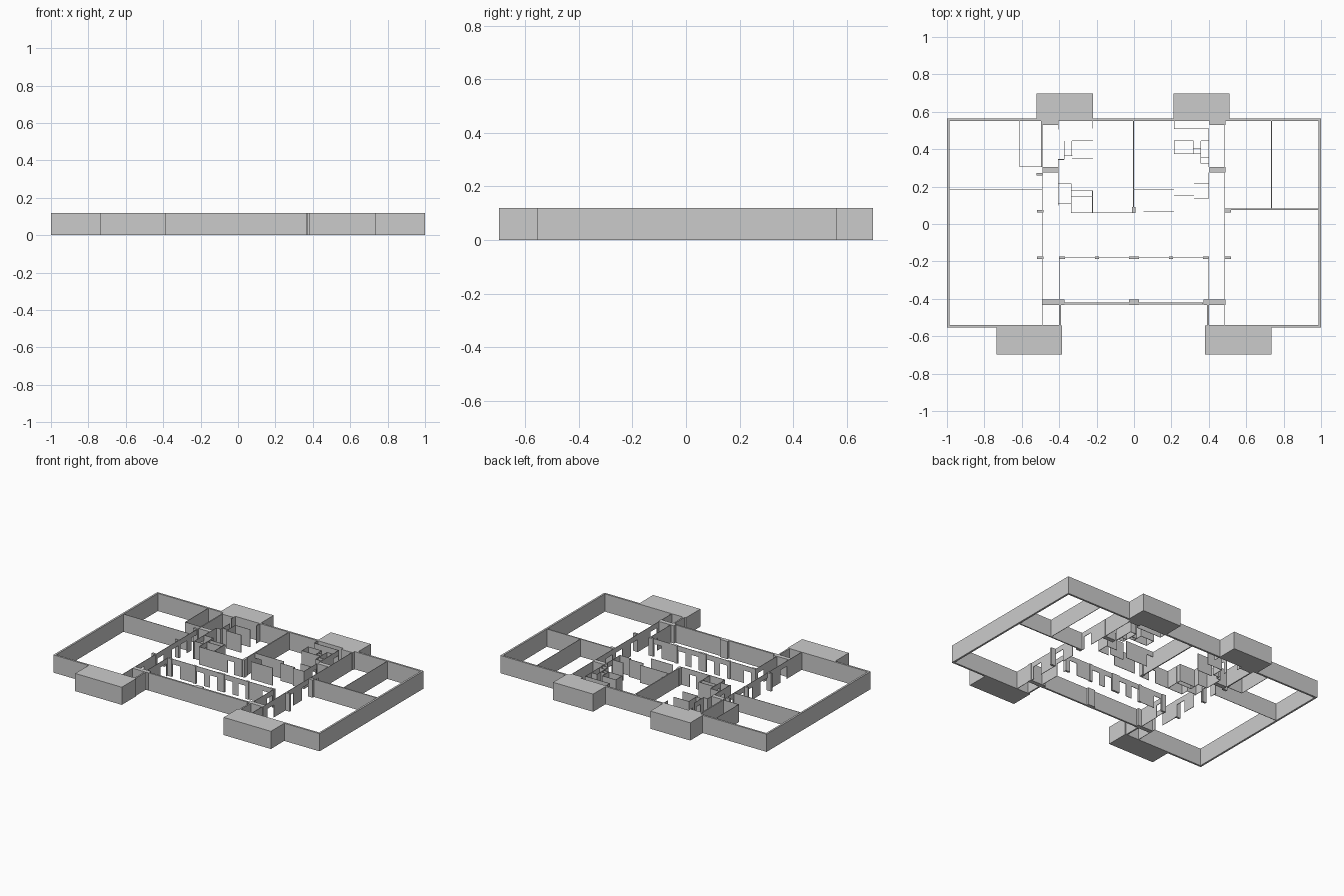
import bpy, bmesh

H = 0.12       # wall height
DOOR = 0.085   # door head height
THIN = 0.003   # partition thickness


def build(name, boxes):
    """One object from boxes given as (x0, x1, y0, y1, z0, z1)."""
    bm = bmesh.new()
    for x0, x1, y0, y1, z0, z1 in boxes:
        v = [bm.verts.new((x, y, z)) for z in (z0, z1)
             for x, y in ((x0, y0), (x1, y0), (x1, y1), (x0, y1))]
        for f in ((3, 2, 1, 0), (4, 5, 6, 7), (0, 1, 5, 4),
                  (1, 2, 6, 5), (2, 3, 7, 6), (3, 0, 4, 7)):
            bm.faces.new([v[i] for i in f])
    me = bpy.data.meshes.new(name)
    bm.to_mesh(me)
    bm.free()
    ob = bpy.data.objects.new(name, me)
    bpy.context.collection.objects.link(ob)


def block(x0, x1, y0, y1):
    return [(x0, x1, y0, y1, 0, H)]


def run(axis, pos, a, b, doors=(), t=THIN):
    """Straight wall along an axis; doors are (start, end) gaps under a lintel."""
    out, cur = [], a

    def seg(s, e, z0):
        if e - s < 1e-4:
            return
        lo, hi = pos - t / 2, pos + t / 2
        out.append((s, e, lo, hi, z0, H) if axis == 'x' else (lo, hi, s, e, z0, H))

    for s, e in doors:
        seg(cur, s, 0)
        seg(s, e, DOOR)
        cur = e
    seg(cur, b, 0)
    return out


def hx(y, a, b, doors=(), t=THIN):
    return run('x', y, a, b, doors, t)


def vy(x, a, b, doors=(), t=THIN):
    return run('y', x, a, b, doors, t)


# Outer shell with recessed front
shell = block(-1, 1, 0.55, 0.563)
for s in (-1, 1):
    shell += vy(s * 0.9935, -0.54, 0.55, t=0.013)
    shell += hx(-0.5465, *sorted((s * 1, s * 0.39)), t=0.013)
    shell += vy(s * 0.395, -0.54, -0.43, t=0.010)
shell += hx(-0.425, -0.375, 0.37, t=0.012)
build("outer_walls", shell)

# Solid projecting blocks
build("back_block_left", block(-0.52, -0.22, 0.563, 0.697))
build("back_block_right", block(0.21, 0.51, 0.563, 0.697))
build("front_block_left", block(-0.735, -0.385, -0.697, -0.543))
build("front_block_right", block(0.38, 0.735, -0.697, -0.543))

# Columns and thick piers
piers = []
for s in (-1, 1):
    for a, b, y0, y1 in ((0.405, 0.49, 0.53, 0.552), (0.403, 0.488, 0.275, 0.305),
                         (0.372, 0.49, -0.432, -0.403), (0.485, 0.518, -0.187, -0.173),
                         (0.485, 0.518, 0.062, 0.075), (0.37, 0.402, -0.187, -0.173),
                         (0.187, 0.208, -0.187, -0.173)):
        x0, x1 = sorted((s * a, s * b))
        piers += block(x0, x1, y0, y1)
piers += block(-0.52, -0.487, 0.26, 0.274)
piers += block(-0.028, 0.027, -0.187, -0.173)
piers += block(-0.028, 0.027, -0.432, -0.405)
piers += block(-0.01, 0.007, 0.06, 0.092)
build("columns", piers)

# Corridor walls with door openings
build("left_corridor_wall", vy(-0.49, -0.54, 0.275, (
    (-0.38, -0.31), (-0.172, -0.10), (-0.01, 0.06), (0.08, 0.15), (0.20, 0.26))))
build("right_corridor_wall", vy(0.485, -0.54, 0.55, (
    (-0.38, -0.31), (-0.172, -0.10), (-0.01, 0.06), (0.10, 0.17))))
build("hall_wall", hx(-0.18, -0.40, 0.40, (
    (-0.365, -0.31), (-0.185, -0.13), (-0.085, -0.03),
    (0.03, 0.085), (0.13, 0.185), (0.31, 0.365))))
build("hall_side_walls", vy(-0.40, -0.405, -0.18, ((-0.26, -0.20),))
      + vy(0.398, -0.405, -0.18, ((-0.26, -0.20),)))

# Large room dividers
build("left_room_walls", hx(0.183, -0.987, -0.49) + vy(-0.61, 0.305, 0.55)
      + hx(0.305, -0.61, -0.49) + vy(-0.492, 0.305, 0.55, t=0.008))
build("right_room_walls", hx(0.08, 0.485, 0.987, t=0.008) + vy(0.735, 0.084, 0.55))
build("centre_wall", vy(-0.003, 0.09, 0.55, t=0.007))

# Small left rooms
build("left_small_rooms",
      vy(-0.405, 0.505, 0.53) + vy(-0.22, 0.51, 0.55)
      + vy(-0.405, 0.215, 0.345) + hx(0.345, -0.405, -0.373)
      + vy(-0.373, 0.345, 0.445, ((0.38, 0.42),)) + hx(0.365, -0.373, -0.33)
      + vy(-0.332, 0.365, 0.445) + hx(0.445, -0.332, -0.22)
      + hx(0.348, -0.332, -0.22) + hx(0.215, -0.405, -0.335)
      + vy(-0.335, 0.06, 0.215, ((0.115, 0.14),))
      + hx(0.178, -0.335, -0.22) + hx(0.145, -0.335, -0.22)
      + vy(-0.222, 0.06, 0.178) + hx(0.11, -0.405, -0.335)
      + vy(-0.405, 0.10, 0.215, ((0.17, 0.212),))
      + hx(0.06, -0.335, -0.01, ((-0.12, -0.07),)))

# Small right rooms
build("right_small_rooms",
      vy(0.215, 0.51, 0.55) + hx(0.51, 0.215, 0.40)
      + hx(0.445, 0.215, 0.318) + hx(0.376, 0.215, 0.358)
      + vy(0.216, 0.376, 0.445) + vy(0.317, 0.376, 0.445)
      + hx(0.403, 0.317, 0.358) + vy(0.357, 0.323, 0.445)
      + hx(0.445, 0.357, 0.40) + hx(0.355, 0.357, 0.40) + hx(0.323, 0.357, 0.40)
      + vy(0.40, 0.305, 0.51, ((0.45, 0.505),))
      + vy(0.40, 0.137, 0.275, ((0.225, 0.27),))
      + hx(0.216, 0.32, 0.40) + hx(0.137, 0.32, 0.40) + hx(0.152, 0.215, 0.32)
      + hx(0.183, 0.0, 0.215, ((0.0, 0.05),)) + hx(0.067, 0.05, 0.215))
